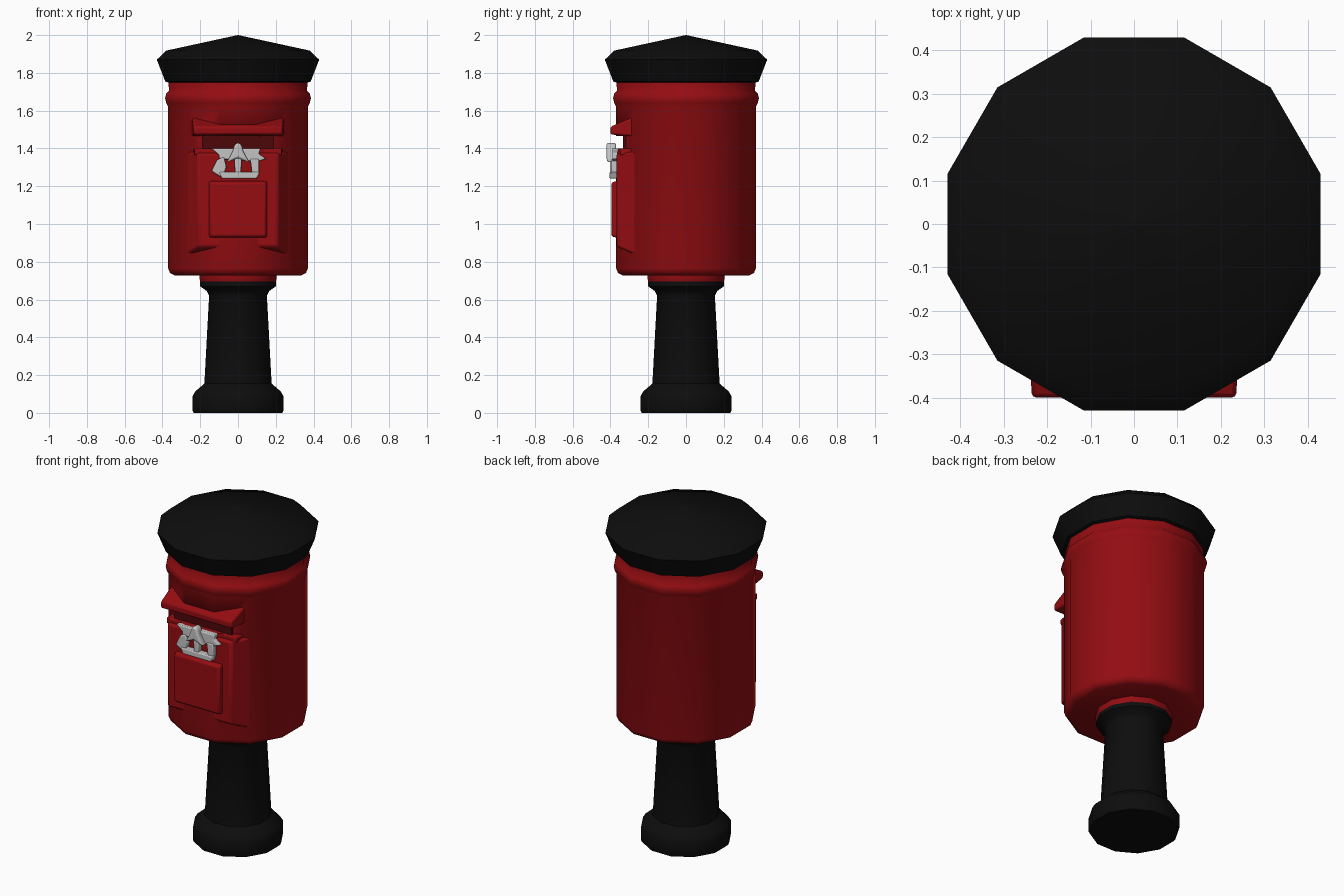
import bpy, bmesh, math

cube = bpy.data.objects.get("Cube")
if cube:
    bpy.data.objects.remove(cube)


def material(name, rgb):
    m = bpy.data.materials.new(name)
    m.use_nodes = True
    m.diffuse_color = (*rgb, 1)
    bsdf = m.node_tree.nodes["Principled BSDF"]
    bsdf.inputs["Base Color"].default_value = (*rgb, 1)
    bsdf.inputs["Roughness"].default_value = 0.7
    return m


RED = material("pillar red", (0.30, 0.004, 0.006))
DARK = material("slot dark red", (0.075, 0.002, 0.003))
BLACK = material("black paint", (0.004, 0.004, 0.004))
SILVER = material("pale metal", (0.55, 0.55, 0.55))


def finish(name, bm, mat, angle=40, bevel=0):
    bmesh.ops.recalc_face_normals(bm, faces=bm.faces)
    me = bpy.data.meshes.new(name)
    bm.to_mesh(me)
    bm.free()
    ob = bpy.data.objects.new(name, me)
    bpy.context.collection.objects.link(ob)
    me.materials.append(mat)
    bpy.ops.object.select_all(action="DESELECT")
    ob.select_set(True)
    bpy.context.view_layer.objects.active = ob
    bpy.ops.object.shade_smooth_by_angle(angle=math.radians(angle))
    if bevel:
        mod = ob.modifiers.new("soft edges", "BEVEL")
        mod.width, mod.segments = bevel, 2
    return ob


def lathe(name, profile, mat, angle=40, sides=12):
    """Revolve (half width, height) pairs, with flat sides facing the axes."""
    bm = bmesh.new()
    rings = []
    for width, z in profile:
        r = width / math.cos(math.pi / sides)
        turn = [(i + 0.5) * math.tau / sides for i in range(sides)]
        rings.append([bm.verts.new((r * math.cos(a), r * math.sin(a), z)) for a in turn])
    for lo, hi in zip(rings, rings[1:]):
        for i in range(sides):
            j = (i + 1) % sides
            bm.faces.new((lo[i], lo[j], hi[j], hi[i]))
    bm.faces.new(rings[0])
    bm.faces.new(rings[-1])
    return finish(name, bm, mat, angle)


def slab(name, x, z0, z1, front, back, mat, taper_x=0, taper_z=(0, 0), bevel=0, angle=40):
    """Box whose front face may be narrower than its back face."""
    bm = bmesh.new()
    loops = []
    for y, t, lo, hi in ((back, 0, 0, 0), (front, taper_x, *taper_z)):
        a, b, c, d = x[0] + t, x[1] - t, z0 + lo, z1 - hi
        loops.append([bm.verts.new(p) for p in ((a, y, c), (b, y, c), (b, y, d), (a, y, d))])
    bm.faces.new(loops[0])
    bm.faces.new(loops[1])
    for i in range(4):
        j = (i + 1) % 4
        bm.faces.new((loops[0][i], loops[0][j], loops[1][j], loops[1][i]))
    return finish(name, bm, mat, angle, bevel)


def plate(name, outline, front, back, mat, bevel=0.006):
    """Extrude an (x, z) outline between two depths."""
    bm = bmesh.new()
    face = bm.faces.new([bm.verts.new((x, front, z)) for x, z in outline])
    new = bmesh.ops.extrude_face_region(bm, geom=[face])["geom"]
    verts = [v for v in new if isinstance(v, bmesh.types.BMVert)]
    bmesh.ops.translate(bm, verts=verts, vec=(0, back - front, 0))
    return finish(name, bm, mat, 40, bevel)


# Pedestal and red collar under the box
lathe("pedestal", [(.235, 0), (.24, .01), (.24, .09), (.225, .115), (.178, .155),
                   (.153, .62), (.165, .645), (.2, .67), (.2, .695)], BLACK)
lathe("collar", [(.198, .69), (.204, .71), (.204, .74)], RED)

# Round letter box with a rolled bead near the top
body = lathe("box_body", [(.335, .728), (.36, .74), (.37, .765), (.37, 1.62), (.38, 1.64),
                          (.386, 1.665), (.38, 1.69), (.365, 1.705), (.37, 1.77)], RED, 50)

# Faceted cap
lathe("cap", [(.36, 1.745), (.385, 1.755), (.43, 1.87), (.38, 1.918), (.002, 2)], BLACK)

# Letter slot cut into the body
cutter = slab("slot_cutter", (-.23, .23), 1.40, 1.465, -.6, -.325, RED)
cutter.hide_render = True
cutter.hide_viewport = True
cut = body.modifiers.new("slot", "BOOLEAN")
cut.operation, cut.object, cut.solver = "DIFFERENCE", cutter, "EXACT"
slab("slot_back", (-.19, .19), 1.395, 1.47, -.333, -.28, DARK)

# Hood over the slot, raised front panel and door
slab("slot_hood", (-.245, .245), 1.462, 1.58, -.40, -.25, RED,
     taper_x=.01, taper_z=(.012, .065), bevel=.01)
slab("slot_sill", (-.24, .24), 1.365, 1.40, -.35, -.25, RED, taper_x=.01, bevel=.006)
slab("front_panel", (-.28, .28), .83, 1.385, -.368, -.25, RED,
     taper_x=.07, taper_z=(.05, .01), bevel=.012)
slab("door", (-.16, .16), .92, 1.235, -.395, -.34, RED,
     taper_x=.012, taper_z=(.015, .015), bevel=.01)

# Pale metal ornament: ragged top bar, open base with a centre stem
plate("ornament_bar", [(-.14, 1.40), (-.10, 1.365), (-.10, 1.345), (.10, 1.33), (.15, 1.345),
                       (.11, 1.372), (.12, 1.40)], -.39, -.355, SILVER)
plate("ornament_foot", [(-.085, 1.24), (.10, 1.24), (.115, 1.275), (-.10, 1.275)],
      -.405, -.36, SILVER)
plate("ornament_left_arm", [(-.14, 1.28), (-.085, 1.245), (-.06, 1.30), (-.075, 1.355),
                            (-.11, 1.34)], -.395, -.36, SILVER)
plate("ornament_right_arm", [(.075, 1.26), (.112, 1.27), (.11, 1.345), (.065, 1.345)],
      -.395, -.36, SILVER)
plate("ornament_stem", [(-.015, 1.26), (.015, 1.26), (.02, 1.35), (-.02, 1.35)],
      -.40, -.36, SILVER)
plate("ornament_peak", [(-.06, 1.325), (0, 1.35), (.06, 1.325), (.028, 1.385), (.018, 1.42),
                        (0, 1.432), (-.018, 1.42), (-.028, 1.385)], -.42, -.37, SILVER, .01)
